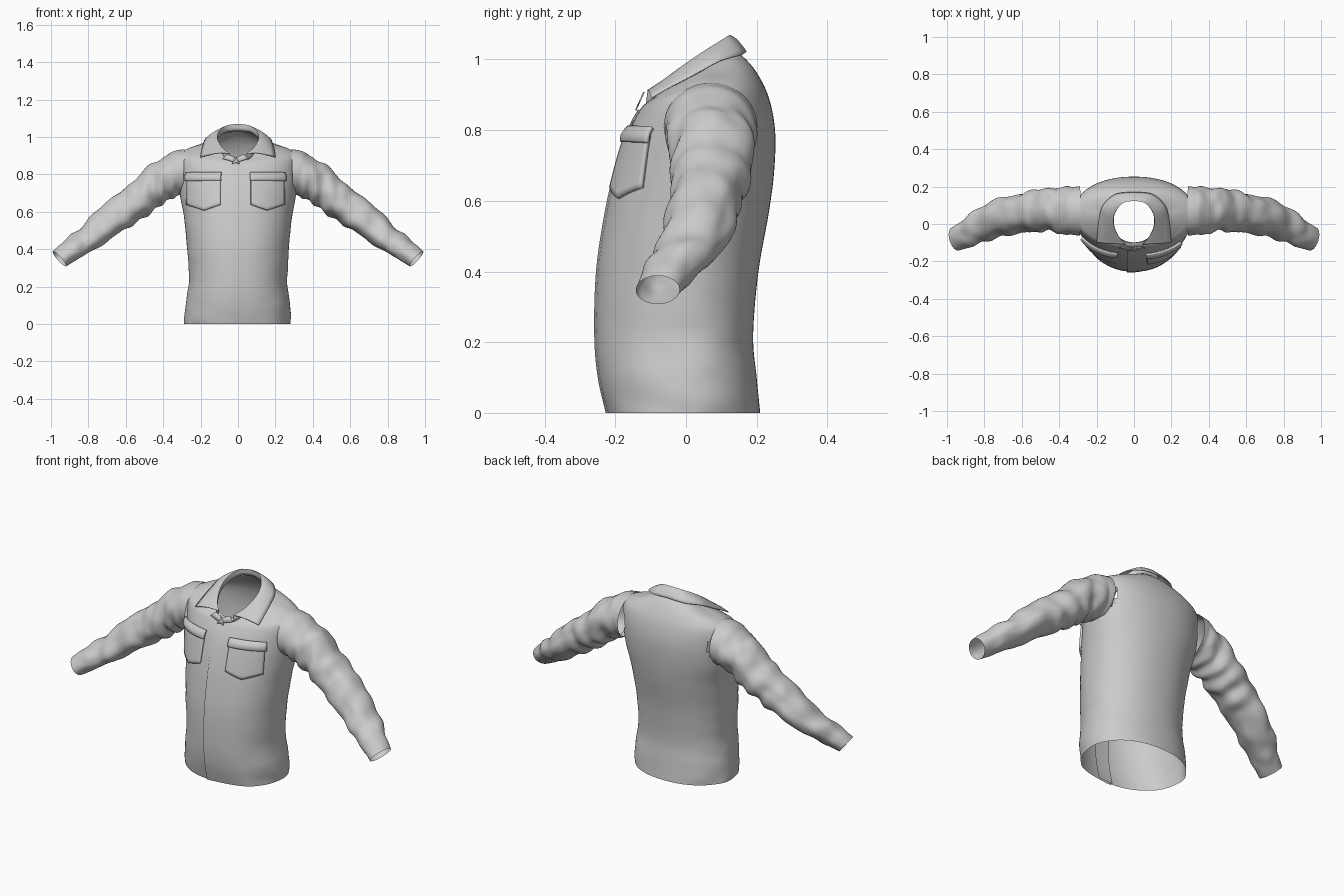
import bpy, bmesh, math
from mathutils import Vector, noise
from mathutils.bvhtree import BVHTree

if "Cube" in bpy.data.objects:
    bpy.data.objects.remove(bpy.data.objects["Cube"])


def spline(rows, sub):
    """Catmull-Rom interpolation through rows of numbers."""
    out, n = [], len(rows)
    for i in range(n - 1):
        p = [rows[max(i - 1, 0)], rows[i], rows[i + 1], rows[min(i + 2, n - 1)]]
        for s in range(sub):
            t = s / sub
            out.append([0.5 * (2 * b + (c - a) * t + (2 * a - 5 * b + 4 * c - d) * t * t
                               + (3 * b - a - 3 * c + d) * t ** 3) for a, b, c, d in zip(*p)])
    out.append(list(rows[-1]))
    return out


def grid(name, rows, closed=False, drop=None, thick=0, mirror=False):
    """Skin rows of points into a smooth sheet."""
    m, n = len(rows[0]), len(rows)
    bm = bmesh.new()
    vs = [[bm.verts.new(p) for p in r] for r in rows]
    for i in range(n - 1):
        for j in range(m if closed else m - 1):
            k = (j + 1) % m
            f = bm.faces.new((vs[i][j], vs[i][k], vs[i + 1][k], vs[i + 1][j]))
            if drop and drop(f.calc_center_median()):
                bm.faces.remove(f)
    bmesh.ops.recalc_face_normals(bm, faces=bm.faces)
    me = bpy.data.meshes.new(name)
    bm.to_mesh(me)
    bm.free()
    ob = bpy.data.objects.new(name, me)
    bpy.context.collection.objects.link(ob)
    bpy.context.view_layer.objects.active = ob
    for o in bpy.context.selected_objects:
        o.select_set(False)
    ob.select_set(True)
    bpy.ops.object.shade_smooth_by_angle(angle=math.radians(45))
    if mirror:
        mod = ob.modifiers.new("mirror", 'MIRROR')
        mod.merge_threshold = 0.0005
    if thick:
        mod = ob.modifiers.new("thickness", 'SOLIDIFY')
        mod.thickness, mod.offset = thick, 0
    return ob


def power(v, e):
    return math.copysign(abs(v) ** e, v)


# Torso: half width, front y/z, back y/z, side y/z
levels = [
    (.285, -.222, 0, .21, 0, 0, 0),
    (.28, -.245, .1, .20, .1, 0, .1),
    (.263, -.255, .22, .19, .22, 0, .22),
    (.272, -.25, .4, .205, .4, 0, .4),
    (.289, -.225, .57, .235, .57, .02, .57),
    (.31, -.197, .69, .25, .69, .05, .69),
    (.322, -.165, .79, .252, .80, .06, .80),
    (.32, -.132, .855, .235, .89, .065, .90),
    (.27, -.115, .875, .205, .955, .07, .937),
    (.19, -.105, .88, .17, 1.0, .06, .962),
    (.125, -.098, .885, .132, 1.03, .04, .985)]
N = 96
torso = []
for w, yf, zf, yb, zb, ys, zs in spline(levels, 7):
    ring = []
    for j in range(N):
        a = 2 * math.pi * j / N
        s, c = math.sin(a), math.cos(a)
        ye, ze = (yb, zb) if c > 0 else (yf, zf)
        x, y = w * power(s, .93), ys + (ye - ys) * abs(c) ** .93
        z = zs + (ze - zs) * abs(c) ** 1.5
        # side folds and a rumpled hem
        amp = .012 * s * s * max(0, 1 - z / .75) + .012 * abs(s) * max(0, 1 - z / .06)
        k = 1 + 2 * amp * noise.noise(Vector((x * 6, y * 8, z * 14)))
        ring.append((x * k, y * k, z))
    torso.append(ring)


def armhole(p):
    return abs(p.x) > .26 and ((p.y - .07) / .11) ** 2 + ((p.z - .81) / .1) ** 2 < 1


body = grid("shirt_body", torso, closed=True, drop=armhole)
bm = bmesh.new()
bm.from_mesh(body.data)
tree = BVHTree.FromBMesh(bm)
bm.free()


def on_front(x, z, off):
    hit = tree.ray_cast(Vector((x, -1, z)), Vector((0, 1, 0)))
    if hit[0] is None:
        return Vector((x, -.12 - off, z))
    n = hit[1] if hit[1].y < 0 else -hit[1]
    return hit[0] + n * off


# Sleeves: top x/z, bottom x/z, centre y, half depth, forward lean
stations = [
    (.285, .934, .295, .69, .07, .132, 0),
    (.345, .922, .315, .688, .07, .128, 0),
    (.43, .872, .375, .66, .072, .122, .02),
    (.52, .805, .445, .605, .072, .112, .05),
    (.61, .725, .53, .55, .065, .105, .1),
    (.71, .645, .63, .485, .045, .10, .18),
    (.83, .525, .755, .405, .005, .088, .25),
    (.92, .45, .85, .35, -.045, .073, .28),
    (.988, .388, .922, .308, -.08, .062, .22)]
sleeve = []
rows = spline(stations, 9)
for i, (tx, tz, bx, bz, cy, ry, lean) in enumerate(rows):
    t = i / (len(rows) - 1)
    c = Vector(((tx + bx) / 2, cy, (tz + bz) / 2))
    v = Vector(((tx - bx) / 2, 0, (tz - bz) / 2))
    u = Vector((lean * ry, ry, 0))
    ring = []
    for j in range(48):
        a = 2 * math.pi * j / 48
        # bunched cloth folds running around the arm
        fold = math.sin(t * 46 + 1.6 * math.sin(a + t * 9)) * .035
        fold += .14 * noise.noise(Vector((math.cos(a) * 1.3, math.sin(a) * 1.3, t * 13)))
        k = 1 + fold * min(1, max(0, t - .08) * 5) * min(1, (1 - t) * 8)
        ring.append(c + (v * math.cos(a) + u * math.sin(a)) * k)
    sleeve.append(ring)
grid("sleeves", sleeve, closed=True, mirror=True)

# Folded collar: fold edge x/y/z, outer edge x/y/z
halves = [
    (0, .125, 1.068, 0, .17, 1.022),
    (.06, .112, 1.06, .10, .158, 1.014),
    (.103, .06, 1.028, .168, .095, .995),
    (.11, 0, .988, .187, .02, .955),
    (.088, -.06, .945, .195, -.045, .922),
    (.048, -.108, .912, .2, -.098, .892)]
collar = []
for r in spline(halves, 6):
    f, o = Vector(r[:3]), Vector(r[3:])
    x, y, z = f
    stand = Vector((x * 1.06, y * 1.03, z - .035))
    row = [stand, (stand + f) / 2 + Vector((-x * .04, 0, 0)), f]
    for k in range(1, 6):
        s = k / 5
        row.append(f.lerp(o, s) + Vector((0, -.002, .008)) * math.sin(math.pi * s))
    collar.append(row)
grid("collar", collar, thick=.004, mirror=True)

# Small lapels below the collar opening
for side, name in ((-1, "lapel_left"), (1, "lapel_right")):
    a, b = (.045, .908), (.07, .884)
    c, d = (-.006, .888), (-.02, .856)
    pts = []
    for s in range(5):
        t = s / 4
        row = []
        for p, q in ((a, c), (b, d)):
            x = side * (p[0] + (q[0] - p[0]) * t) - .012
            z = p[1] + (q[1] - p[1]) * t
            row.append(Vector((x, -.118 - (.91 - z) * .45, z)))
        pts.append(row)
    grid(name, pts, thick=.004)

# Front placket: outer overlap and inner facing
zs = [.001 + .855 * i / 40 for i in range(41)]
grid("placket", [[on_front(-.036, z, -.004), on_front(-.036, z, .006), on_front(-.01, z, .005),
                  on_front(.04, z, .001)] for z in zs])
grid("inner_facing", [[on_front(x, z, -.008) for x in (-.04, 0, .05)] for z in zs])

# Chest pockets with puffed flaps
for cx, side in ((-.18, "left"), (.155, "right")):
    pocket, flap = [], []
    for i in range(17):
        u = i / 8 - 1
        x, low = cx + .087 * u, .637 - .031 * (1 - abs(u))
        pocket.append([on_front(x, .785 + (low - .785) * k / 10, .006) for k in range(11)])
        col = []
        for k in range(9):
            v = k / 8
            puff = .006 + .013 * math.sin(math.pi * min(1, v * .8)) * (1 - .4 * u ** 4)
            col.append(on_front(cx + .092 * u, .806 - .042 * v, puff))
        flap.append(col)
    grid("pocket_" + side, pocket, thick=.012)
    grid("pocket_flap_" + side, flap, thick=.012)
